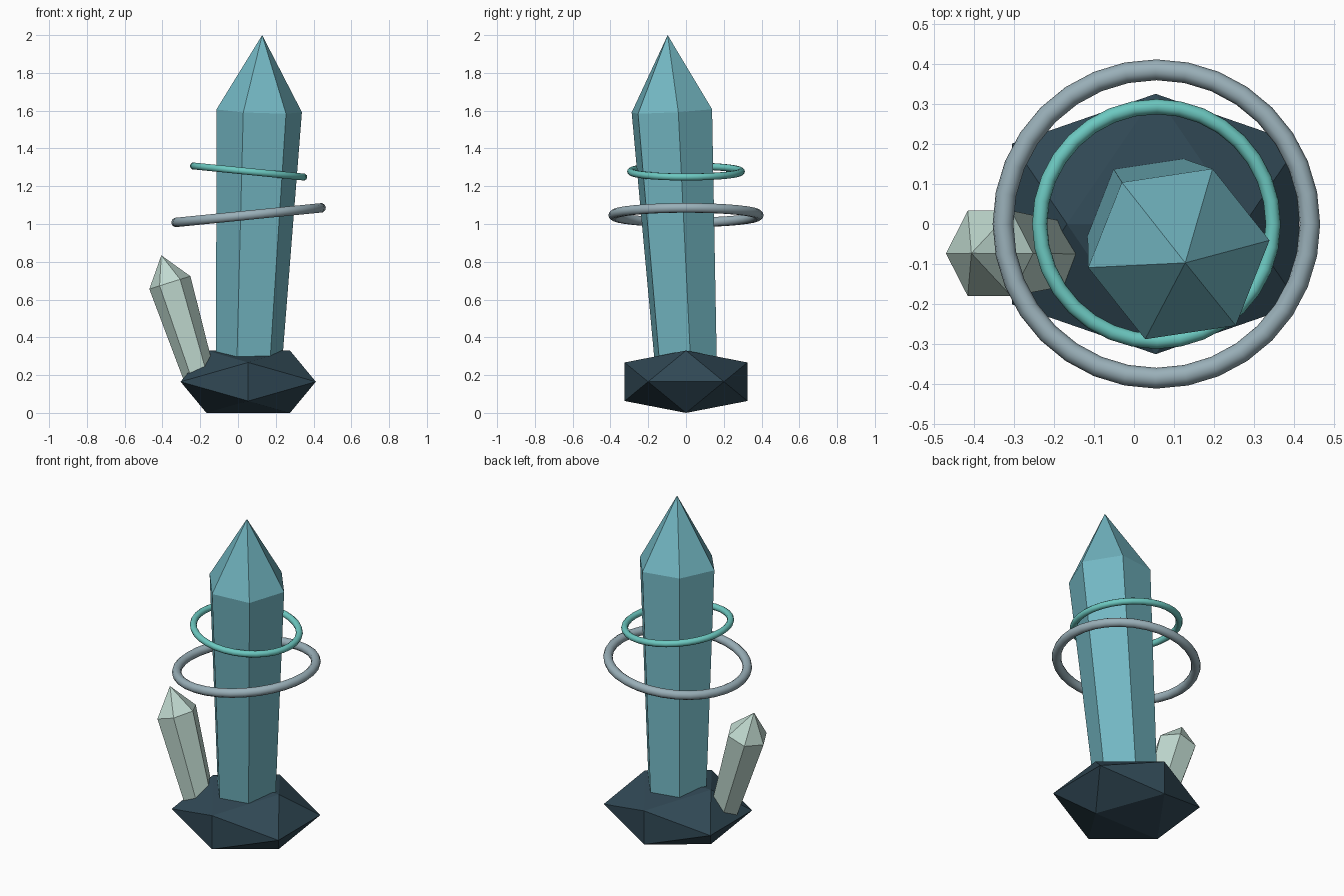
import bpy, bmesh, math
from mathutils import Vector

if "Cube" in bpy.data.objects:
    bpy.data.objects.remove(bpy.data.objects["Cube"])


def finish(obj, color):
    mat = bpy.data.materials.new(obj.name + "_material")
    mat.diffuse_color = (*color, 1)
    mat.use_nodes = True
    mat.node_tree.nodes["Principled BSDF"].inputs["Base Color"].default_value = mat.diffuse_color
    obj.data.materials.append(mat)


def mesh_object(name, bm, color):
    bmesh.ops.recalc_face_normals(bm, faces=bm.faces)
    me = bpy.data.meshes.new(name)
    bm.to_mesh(me)
    bm.free()
    obj = bpy.data.objects.new(name, me)
    bpy.context.collection.objects.link(obj)
    finish(obj, color)


def crystal(name, foot, tip, shoulder, r_foot, r_top, turn, color, stretch=1.0):
    """Six-sided tapered shaft along foot-tip, pointed above the shoulder."""
    foot, tip = Vector(foot), Vector(tip)
    rot = Vector((0, 0, 1)).rotation_difference(tip - foot)
    bm = bmesh.new()
    rings = []
    for t, r in ((0, r_foot), (shoulder, r_top)):
        c = foot.lerp(tip, t)
        angles = [math.radians(turn + 60 * i) for i in range(6)]
        rings.append([bm.verts.new(c + rot @ Vector((r * math.cos(a), r * stretch * math.sin(a), 0)))
                      for a in angles])
    apex = bm.verts.new(tip)
    low, high = rings
    bm.faces.new(low[::-1])
    for i in range(6):
        j = (i + 1) % 6
        bm.faces.new((low[i], low[j], high[j], high[i]))
        bm.faces.new((high[i], high[j], apex))
    mesh_object(name, bm, color)


def ring(name, z, major, minor, tilt, color):
    bpy.ops.mesh.primitive_torus_add(major_segments=32, minor_segments=10,
                                     major_radius=major, minor_radius=minor,
                                     location=(0.056, 0, z), rotation=(0, tilt, 0))
    obj = bpy.context.object
    obj.name = name
    bpy.ops.object.shade_smooth()
    finish(obj, color)


# Rock base: flattened icosahedron standing on an edge
bm = bmesh.new()
k = 2 / (1 + math.sqrt(5))
for s in (-1, 1):
    for t in (-1, 1):
        for v in ((s * k, 0, t), (0, s, t * k), (s, t * k, 0)):
            bm.verts.new((0.054 + 0.358 * v[0], 0.325 * v[1], 0.165 + 0.165 * v[2]))
bmesh.ops.convex_hull(bm, input=bm.verts)
mesh_object("rock_base", bm, (0.03, 0.065, 0.09))

# Crystals
crystal("main_crystal", (0.052, 0.008, 0.1), (0.128, -0.097, 2.0), 0.789,
        0.17, 0.229, 8.5, (0.17, 0.47, 0.54))
crystal("side_crystal", (-0.202, -0.075, 0.184), (-0.406, -0.073, 0.834), 0.778,
        0.084, 0.114, 0, (0.53, 0.7, 0.63), 1.08)

# Floating rings
ring("lower_ring", 1.047, 0.385, 0.026, -0.1, (0.32, 0.43, 0.48))
ring("upper_ring", 1.278, 0.293, 0.019, 0.1, (0.15, 0.58, 0.53))
